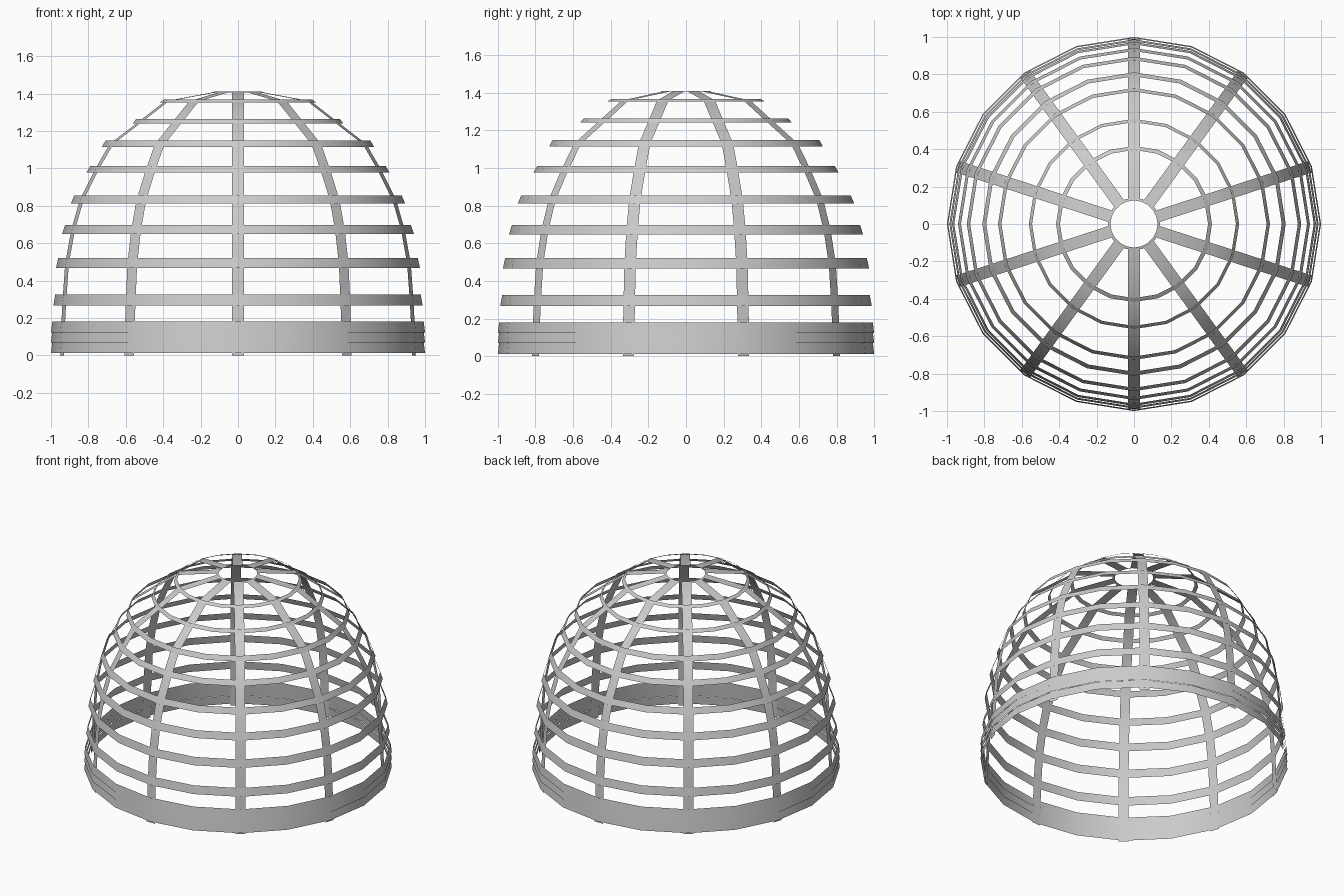
import bpy, math

if "Cube" in bpy.data.objects:
    bpy.data.objects.remove(bpy.data.objects["Cube"])

SIDES, RIBS, HALF_W = 20, 10, 0.032

def make(name, verts, faces):
    me = bpy.data.meshes.new(name)
    me.from_pydata(verts, [], faces)
    ob = bpy.data.objects.new(name, me)
    bpy.context.collection.objects.link(ob)
    bpy.ops.object.select_all(action='DESELECT')
    ob.select_set(True)
    bpy.context.view_layer.objects.active = ob
    bpy.ops.object.shade_smooth_by_angle(angle=math.radians(30))
    return ob

def band(name, r0, z0, r1, z1):
    """Thin sloped hoop with 20 sides."""
    verts, faces = [], []
    for i in range(SIDES):
        a = 2 * math.pi * i / SIDES
        c, s = math.cos(a), math.sin(a)
        verts += [(r0 * c, r0 * s, z0), (r1 * c, r1 * s, z1)]
        j = (i + 1) % SIDES
        faces.append((2 * i, 2 * j, 2 * j + 1, 2 * i + 1))
    make(name, verts, faces)

# Hoops: bottom radius, bottom height, top radius, top height
hoops = [
    (0.987, 0.267, 0.977, 0.325), (0.973, 0.467, 0.961, 0.522),
    (0.941, 0.648, 0.925, 0.697), (0.894, 0.812, 0.876, 0.854),
    (0.811, 0.977, 0.790, 1.012), (0.727, 1.115, 0.709, 1.148),
    (0.562, 1.241, 0.545, 1.263), (0.417, 1.353, 0.396, 1.368),
    (0.140, 1.406, 0.126, 1.410),
]
for n, h in enumerate(hoops):
    band(f"hoop_{n + 1}", *h)

# Stacked base bands
for n, (z0, z1) in enumerate([(0.012, 0.072), (0.070, 0.127), (0.122, 0.180)]):
    band(f"base_band_{n + 1}", 1.0, z0, 0.993, z1)

# Ribs run just inside the hoops
profile = [(0.989, 0.0), (0.984, 0.15)]
profile += [((a + c) / 2 - 0.006, (b + d) / 2 - 0.002) for a, b, c, d in hoops[:-1]]
profile += [(0.128, 1.407)]
for k in range(RIBS):
    a = math.pi / 2 + 2 * math.pi * k / RIBS
    c, s = math.cos(a), math.sin(a)
    verts, faces = [], []
    for i, (r, z) in enumerate(profile):
        for w in (-HALF_W, HALF_W):
            verts.append((r * c - w * s, r * s + w * c, z))
        if i:
            b = 2 * i
            faces.append((b - 2, b - 1, b + 1, b))
    make(f"rib_{k + 1}", verts, faces)
